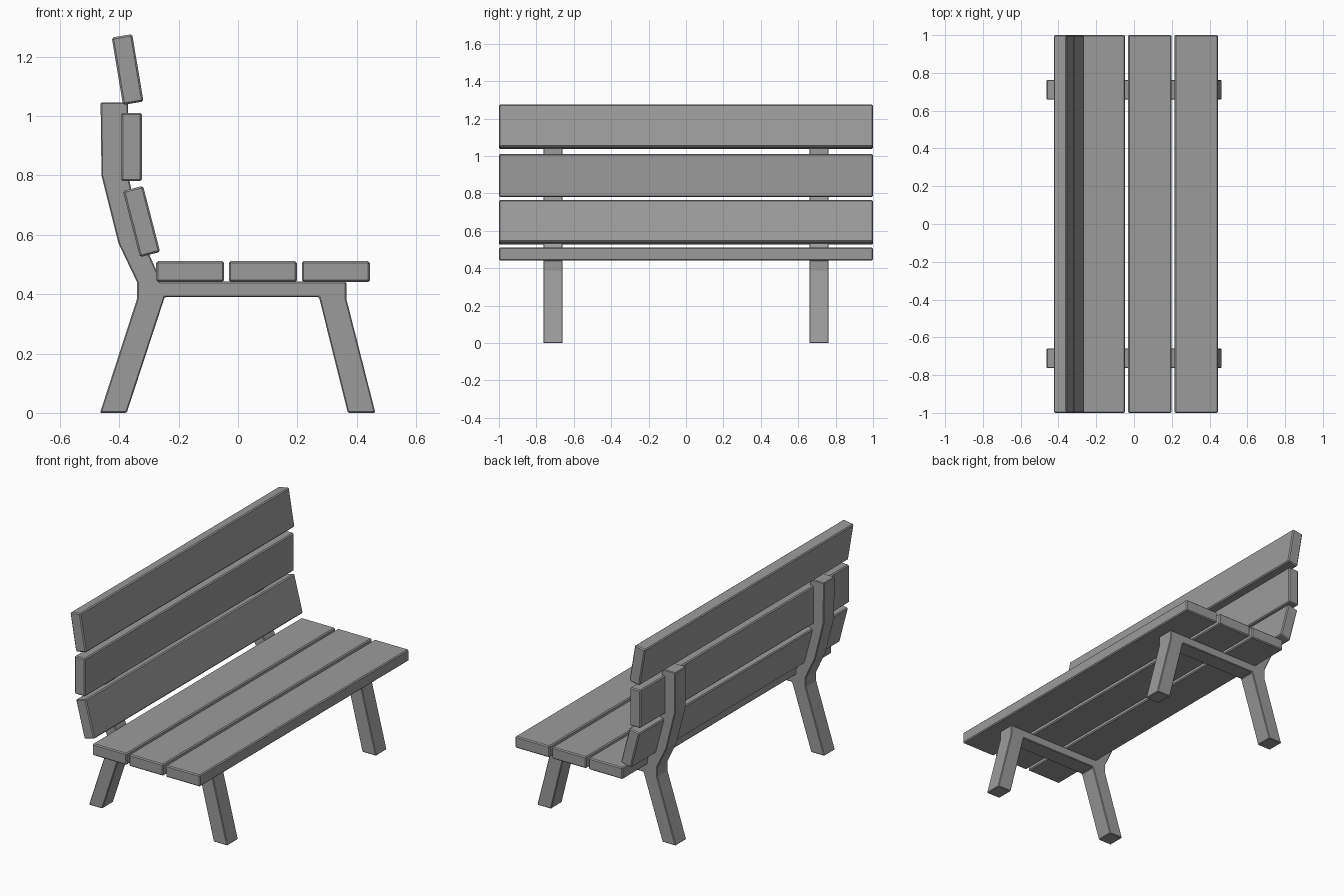
import bpy, bmesh
from math import radians

default = bpy.data.objects.get("Cube")
if default:
    bpy.data.objects.remove(default, do_unlink=True)

# Single grey finish
GREY = (0.33, 0.33, 0.33, 1)
grey = bpy.data.materials.new("grey")
grey.use_nodes = True
grey.diffuse_color = GREY
grey.node_tree.nodes["Principled BSDF"].inputs["Base Color"].default_value = GREY


def finish(name, bm, bevel):
    mesh = bpy.data.meshes.new(name)
    bmesh.ops.recalc_face_normals(bm, faces=bm.faces)
    bm.to_mesh(mesh)
    bm.free()
    mesh.materials.append(grey)
    obj = bpy.data.objects.new(name, mesh)
    bpy.context.collection.objects.link(obj)
    mod = obj.modifiers.new("soft_edges", "BEVEL")
    mod.width = bevel
    mod.segments = 1
    mod.limit_method = "ANGLE"
    mod.angle_limit = radians(50)
    return obj


def plank(name, x, z, width, height, tilt=0):
    bm = bmesh.new()
    bmesh.ops.create_cube(bm, size=1)
    bmesh.ops.scale(bm, verts=bm.verts, vec=(width, 2, height))
    obj = finish(name, bm, 0.006)
    obj.location = (x, 0, z)
    obj.rotation_euler.y = radians(tilt)


# Side frame: legs, seat rail and bent back post in one outline
OUTLINE = [(-.465, 0), (-.375, 0), (-.247, .39), (.273, .39), (.37, 0), (.463, 0),
           (.365, .385), (.365, .442), (-.262, .442), (-.275, .48), (-.32, .58),
           (-.37, .8), (-.37, 1.046), (-.463, 1.046), (-.46, .8), (-.403, .572),
           (-.34, .44), (-.34, .385)]


def frame(name, y):
    bm = bmesh.new()
    face = bm.faces.new([bm.verts.new((x, y - 0.052, z)) for x, z in OUTLINE])
    side = bmesh.ops.extrude_face_region(bm, geom=[face])["geom"]
    moved = [v for v in side if isinstance(v, bmesh.types.BMVert)]
    bmesh.ops.translate(bm, verts=moved, vec=(0, 0.104, 0))
    finish(name, bm, 0.004)


frame("front_frame", -0.711)
frame("rear_frame", 0.711)

# Seat planks
for i, x in enumerate((-0.161, 0.084, 0.33)):
    plank(f"seat_plank_{i + 1}", x, 0.476, 0.229, 0.07)

# Backrest planks, bottom to top
for part, x, z, tilt in (("lower", -0.325, 0.645, -14.5),
                         ("middle", -0.359, 0.896, 0),
                         ("upper", -0.372, 1.157, -9.5)):
    plank(f"{part}_back_plank", x, z, 0.07, 0.23, tilt)
